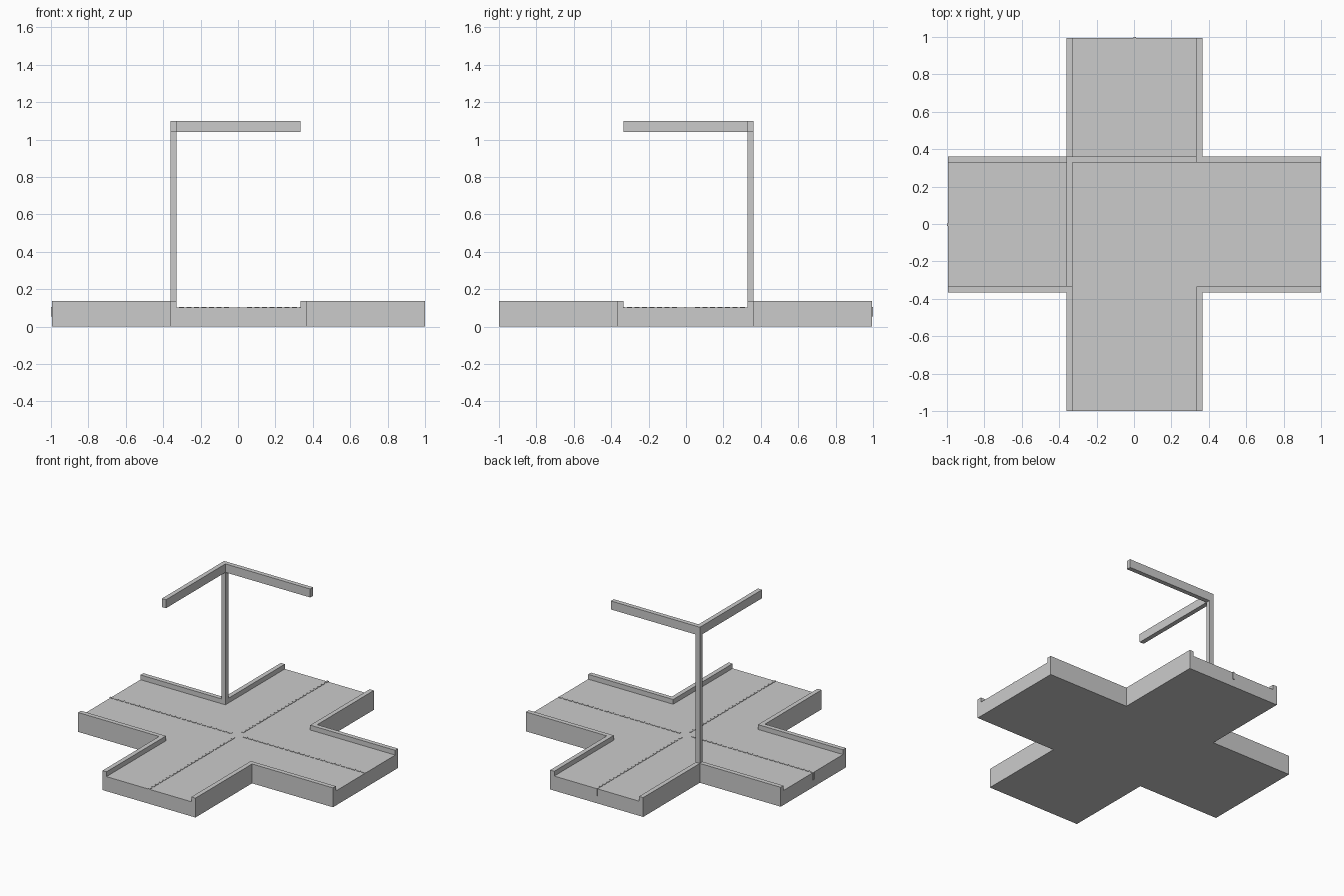
import bpy, bmesh

if "Cube" in bpy.data.objects:
    bpy.data.objects.remove(bpy.data.objects["Cube"])

CX, CY = 0.003, -0.003            # centre of the slab
END, ARM, CURB = 0.997, 0.364, 0.032
ROAD, KERB_TOP, TOP = 0.103, 0.137, 1.10
INNER = ARM - CURB


def finish(name, bm):
    bmesh.ops.recalc_face_normals(bm, faces=bm.faces)
    me = bpy.data.meshes.new(name)
    bm.to_mesh(me)
    bm.free()
    ob = bpy.data.objects.new(name, me)
    bpy.context.collection.objects.link(ob)
    return ob


def prism(name, points, z0, z1):
    bm = bmesh.new()
    face = bm.faces.new([bm.verts.new((CX + x, CY + y, z0)) for x, y in points])
    ext = bmesh.ops.extrude_face_region(bm, geom=[face])
    for v in ext["geom"]:
        if isinstance(v, bmesh.types.BMVert):
            v.co.z = z1
    return finish(name, bm)


def rect(x0, x1, y0, y1):
    return [(x0, y0), (x1, y0), (x1, y1), (x0, y1)]


# Cross-shaped road slab
quarter = [(END, -ARM), (END, ARM), (ARM, ARM)]
cross = []
for _ in range(4):
    cross += quarter
    quarter = [(-y, x) for x, y in quarter]
prism("road_slab", cross, 0, ROAD)

# L-shaped kerb in each inside corner
for sx, sy, label in ((1, 1, "back_right"), (-1, 1, "back_left"),
                      (-1, -1, "front_left"), (1, -1, "front_right")):
    ell = [(INNER, INNER), (END, INNER), (END, ARM),
           (ARM, ARM), (ARM, END), (INNER, END)]
    prism("kerb_" + label, [(x * sx, y * sy) for x, y in ell], ROAD, KERB_TOP)

# Corner post with two overhead beams
prism("corner_post", rect(-ARM, -INNER, INNER, ARM), KERB_TOP, TOP)
prism("beam_along_x", rect(-INNER, INNER, INNER, ARM), 1.04, TOP)
prism("beam_along_y", rect(-ARM, -INNER, -INNER, INNER), 1.04, TOP)


# Dashed centre lines: thin blocks sunk into the road, slightly overhanging one end
def dashes(name, along_x):
    bm = bmesh.new()
    count, length, width = 50, 0.027, 0.014
    pitch = (2 - length) / (count - 1)
    for i in range(count):
        t = -1 + length / 2 + i * pitch
        if abs(t) < 0.03:
            continue
        x, y = (t, CY) if along_x else (CX, -t)
        sx, sy = (length, width) if along_x else (width, length)
        verts = bmesh.ops.create_cube(bm, size=1)["verts"]
        bmesh.ops.scale(bm, vec=(sx, sy, 0.052), verts=verts)
        bmesh.ops.translate(bm, vec=(x, y, 0.080), verts=verts)
    return finish(name, bm)


dashes("lane_dashes_x", True)
dashes("lane_dashes_y", False)
